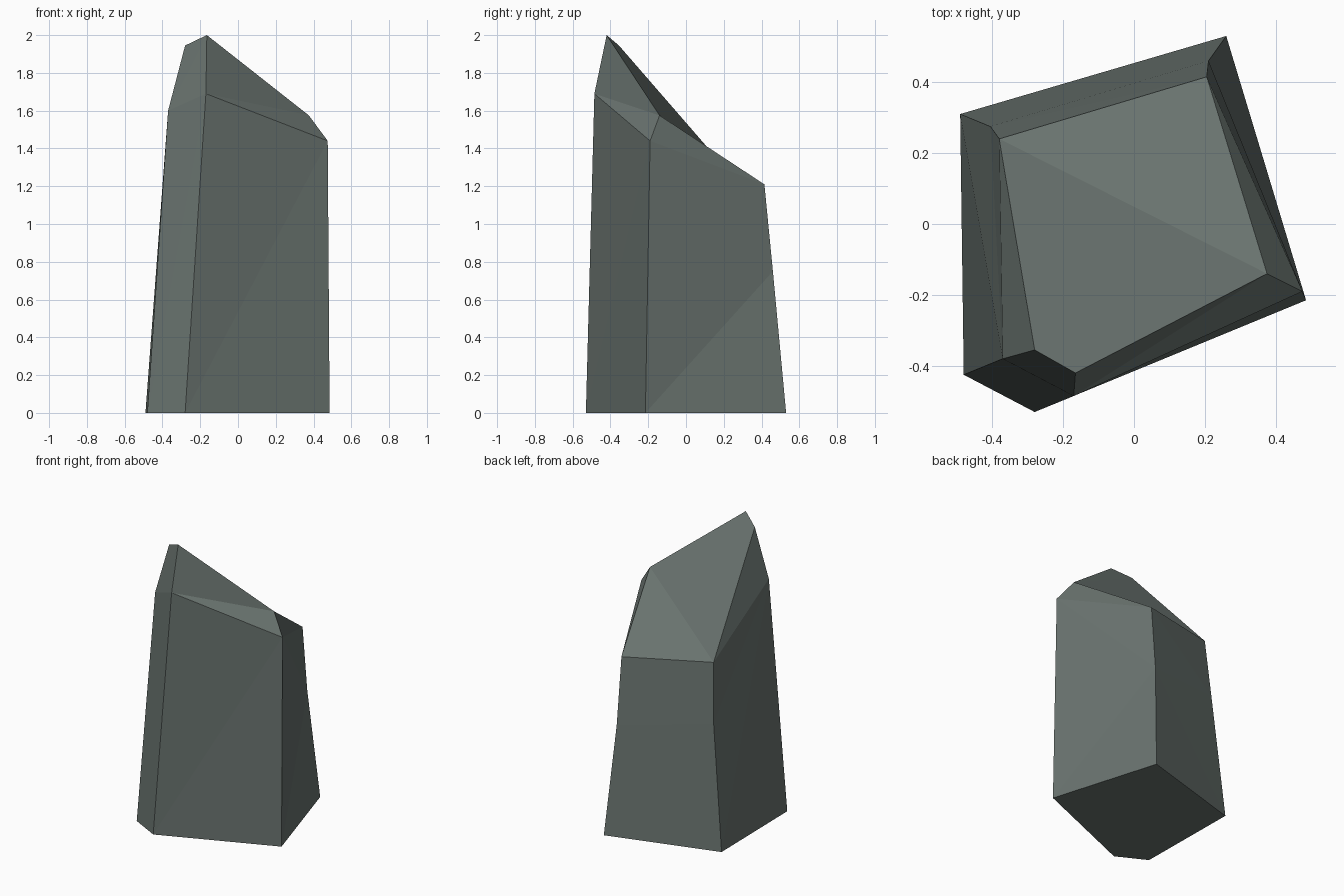
import bpy, bmesh

if "Cube" in bpy.data.objects:
    bpy.data.objects.remove(bpy.data.objects["Cube"])

# Three five-sided rings, each counter-clockwise from the back left corner
base = [(-0.49, 0.31, 0), (-0.48, -0.425, 0), (-0.28, -0.53, 0),
        (0.485, -0.215, 0), (0.26, 0.53, 0)]
shoulder = [(-0.405, 0.275, 0.85), (-0.37, -0.38, 1.60), (-0.17, -0.485, 1.69),
            (0.475, -0.19, 1.44), (0.21, 0.46, 0.75)]
crown = [(-0.38, 0.24, 1.26), (-0.28, -0.355, 1.945), (-0.165, -0.42, 2.0),
         (0.375, -0.14, 1.575), (0.205, 0.415, 1.21)]

bm = bmesh.new()
rings = [[bm.verts.new(p) for p in ring] for ring in (base, shoulder, crown)]


def band(low, up, folds):
    """Join two rings with triangles; '/' folds run up to the next corner."""
    for i, fold in enumerate(folds):
        j = (i + 1) % 5
        if fold == "/":
            tris = (low[i], low[j], up[j]), (low[i], up[j], up[i])
        else:
            tris = (low[i], low[j], up[i]), (low[j], up[j], up[i])
        for tri in tris:
            bm.faces.new(tri)


# Walls, then the chipped bevel above them
band(rings[0], rings[1], "////\\")
band(rings[1], rings[2], "\\///\\")

# Underside and sloping top, fanned from the right corner
bm.faces.new(rings[0][::-1])
c = rings[2]
for a, b in ((4, 0), (0, 1), (1, 2)):
    bm.faces.new((c[3], c[a], c[b]))

mesh = bpy.data.meshes.new("standing_stone")
bm.to_mesh(mesh)
bm.free()

# Grey-green stone
stone = bpy.data.materials.new("grey_green_stone")
stone.diffuse_color = (0.14, 0.17, 0.157, 1)
stone.use_nodes = True
stone.node_tree.nodes["Principled BSDF"].inputs["Base Color"].default_value = stone.diffuse_color
mesh.materials.append(stone)
obj = bpy.data.objects.new("standing_stone", mesh)
bpy.context.collection.objects.link(obj)
